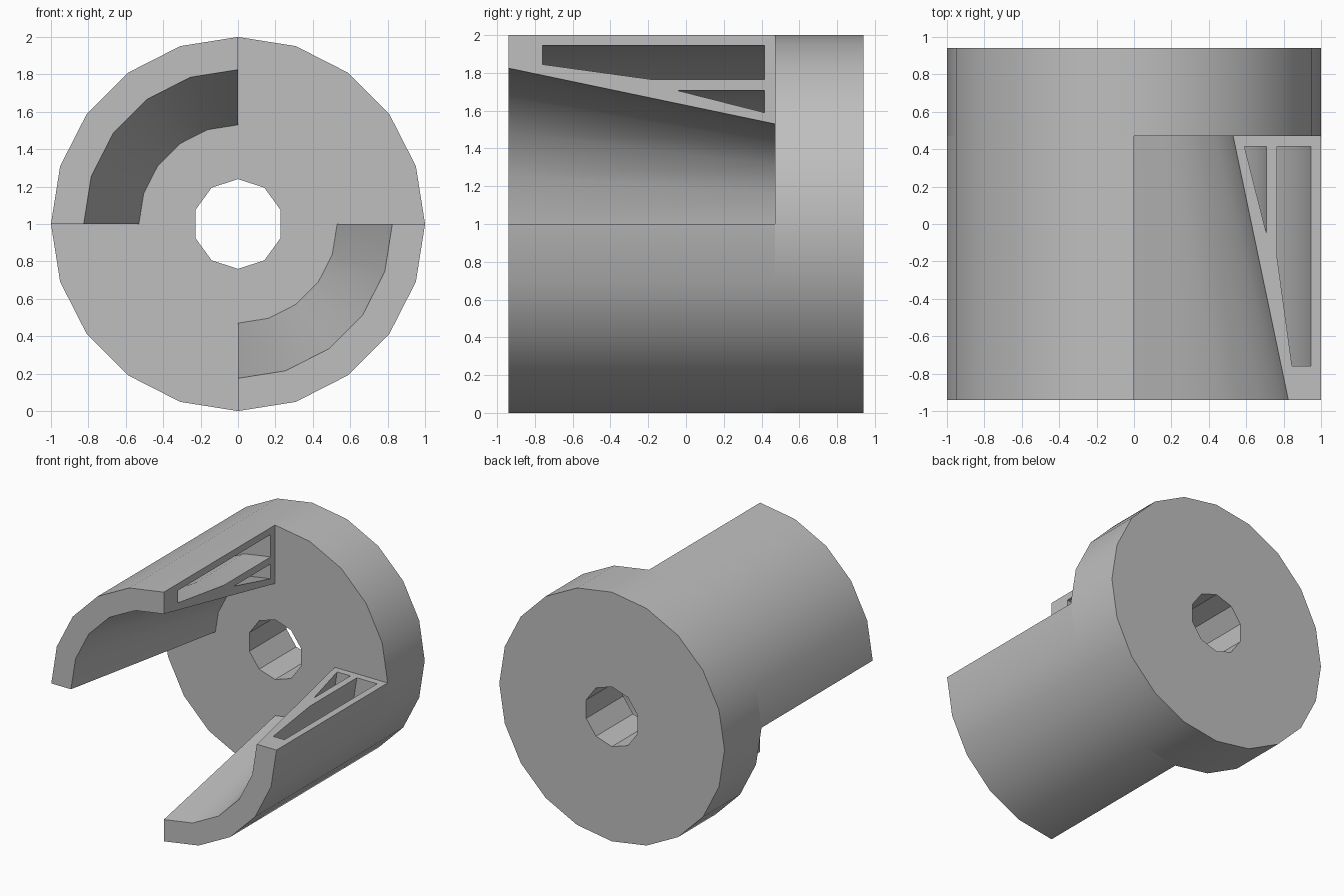
import bpy, bmesh
from math import radians, sin, cos, tau
from mathutils import Matrix, Vector

if "Cube" in bpy.data.objects:
    bpy.data.objects.remove(bpy.data.objects["Cube"])

BACK, STEP, FRONT = 0.94, 0.47, -0.94

grey = bpy.data.materials.new("light_grey")
grey.use_nodes = True
colour = (0.52, 0.52, 0.52, 1)
grey.diffuse_color = colour
grey.node_tree.nodes["Principled BSDF"].inputs["Base Color"].default_value = colour


def sweep(name, loops, steps):
    """Carry flat loops (outline first, then holes) through the steps and cap both ends."""
    bm = bmesh.new()
    first, last = [], []
    for loop in loops:
        layers = [[bm.verts.new(m @ Vector(p)) for p in loop] for m in steps]
        n = len(loop)
        for a, b in zip(layers, layers[1:]):
            for i in range(n):
                j = (i + 1) % n
                bm.faces.new((a[i], a[j], b[j], b[i]))
        for layer, edges in ((layers[0], first), (layers[-1], last)):
            edges += [bm.edges.get((layer[i], layer[(i + 1) % n])) for i in range(n)]
    for edges in (first, last):
        bmesh.ops.triangle_fill(bm, edges=edges, use_beauty=True)
    bmesh.ops.recalc_face_normals(bm, faces=bm.faces)
    mesh = bpy.data.meshes.new(name)
    bm.to_mesh(mesh)
    bm.free()
    mesh.materials.append(grey)
    obj = bpy.data.objects.new(name, mesh)
    bpy.context.collection.objects.link(obj)
    bpy.ops.object.select_all(action="DESELECT")
    obj.select_set(True)
    bpy.context.view_layer.objects.active = obj
    bpy.ops.object.shade_smooth_by_angle(angle=radians(30))
    return obj


def ring(radius, sides):
    return [(radius * sin(tau * i / sides), STEP, radius * cos(tau * i / sides))
            for i in range(sides)]


lift = Matrix.Translation((0, 0, 1))

# Flange with a ten-sided bore
sweep("flange", [ring(1, 20), ring(0.24, 10)],
      [lift, lift @ Matrix.Translation((0, BACK - STEP, 0))])

# Jaw section as (y, radius): tapered wall with two hollow channels
wall = [(FRONT, 1), (STEP, 1), (STEP, 0.53), (FRONT, 0.825)]
long_channel = [(-0.76, 0.945), (0.415, 0.945), (0.415, 0.765), (-0.18, 0.765), (-0.76, 0.845)]
small_channel = [(-0.05, 0.708), (0.415, 0.708), (0.415, 0.59)]
section = [[(0, y, r) for y, r in loop] for loop in (wall, long_channel, small_channel)]

# Two opposite quarter-turn jaws
for name, start in (("upper_jaw", 0), ("lower_jaw", 180)):
    sweep(name, section,
          [lift @ Matrix.Rotation(radians(start - 18 * i), 4, "Y") for i in range(6)])
